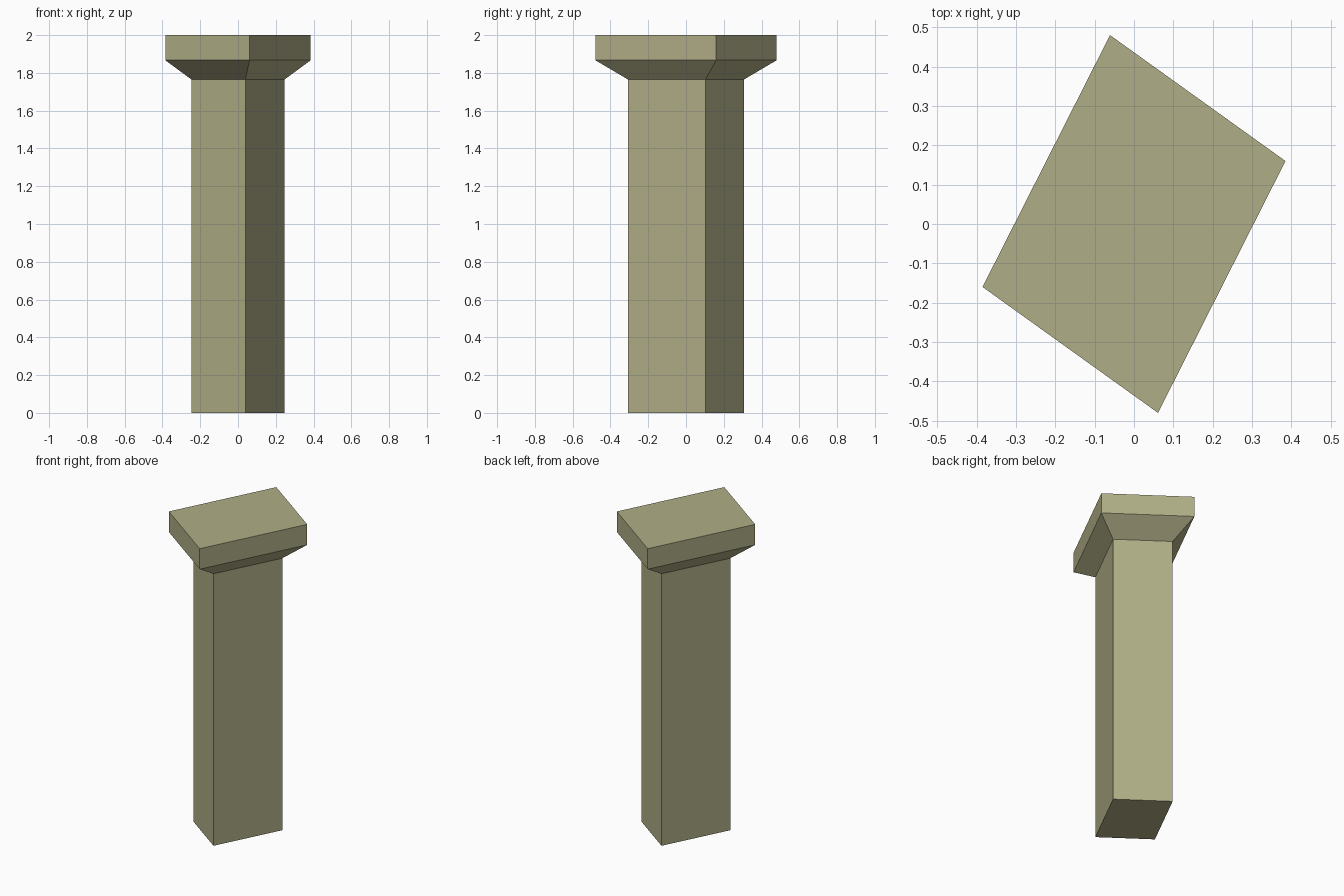
import bpy, bmesh

if "Cube" in bpy.data.objects:
    bpy.data.objects.remove(bpy.data.objects["Cube"])

# Skewed four-sided plan of the cap, counter-clockwise from above
PLAN = [(0.385, 0.16), (-0.061, 0.48), (-0.385, -0.16), (0.061, -0.48)]
# Profile as (height, plan scale): shaft foot, shaft top, flare top, slab top
PROFILE = [(0, 0.64), (1.765, 0.64), (1.867, 1), (2, 1)]

# Pillar: loft the plan up the profile
bm = bmesh.new()
rings = [[bm.verts.new((x * s, y * s, z)) for x, y in PLAN] for z, s in PROFILE]
n = len(PLAN)
for low, high in zip(rings, rings[1:]):
    for i in range(n):
        j = (i + 1) % n
        bm.faces.new((low[i], low[j], high[j], high[i]))
bm.faces.new(rings[0][::-1])
bm.faces.new(rings[-1])
bmesh.ops.recalc_face_normals(bm, faces=bm.faces)

mesh = bpy.data.meshes.new("pillar")
bm.to_mesh(mesh)
bm.free()
pillar = bpy.data.objects.new("pillar", mesh)
bpy.context.collection.objects.link(pillar)

# Olive stone colour
stone = bpy.data.materials.new("olive_stone")
stone.diffuse_color = (0.43, 0.42, 0.24, 1)
stone.use_nodes = True
stone.node_tree.nodes["Principled BSDF"].inputs["Base Color"].default_value = stone.diffuse_color
mesh.materials.append(stone)
